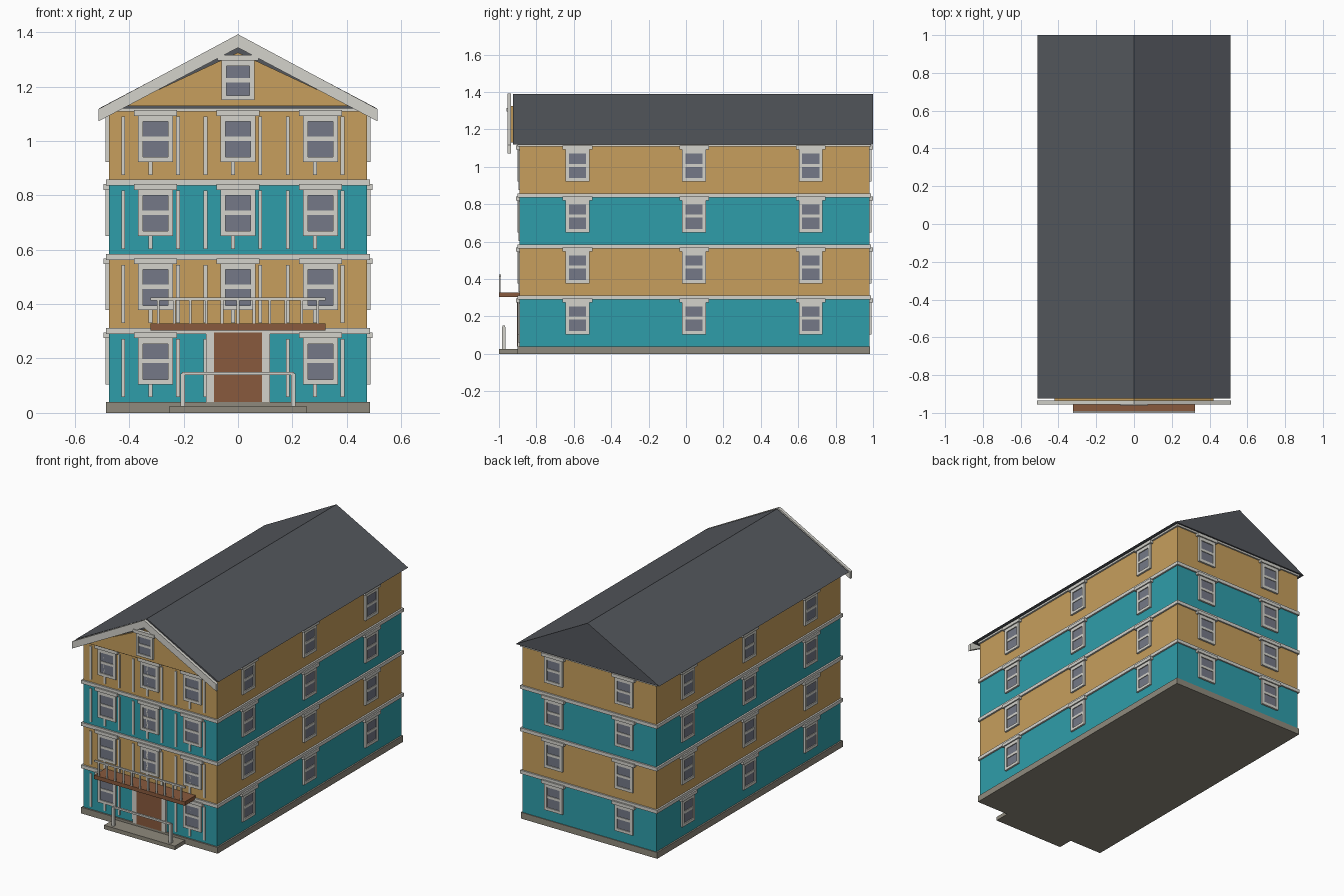
import bpy, bmesh
from mathutils import Matrix, Vector

if "Cube" in bpy.data.objects:
    bpy.data.objects.remove(bpy.data.objects["Cube"])


def material(name, srgb):
    m = bpy.data.materials.new(name)
    lin = [((c / 255 + 0.055) / 1.055) ** 2.4 for c in srgb]
    m.diffuse_color = (*lin, 1)
    m.use_nodes = True
    m.node_tree.nodes["Principled BSDF"].inputs["Base Color"].default_value = m.diffuse_color
    return m


TEAL = material("teal siding", (47, 158, 170))
OCHRE = material("ochre siding", (199, 159, 93))
TRIM = material("off white trim", (211, 210, 203))
ROOF = material("dark slate", (84, 87, 93))
GLASS = material("window glass", (117, 121, 135))
BROWN = material("brown wood", (137, 90, 61))
STONE = material("grey stone", (143, 138, 125))

parts = {}  # name -> (bmesh, material)


def box(name, mat, x, y, z):
    """Add an axis-aligned box (ranges) to the named part."""
    bm = parts.setdefault(name, (bmesh.new(), mat))[0]
    size = [abs(r[1] - r[0]) for r in (x, y, z)]
    mid = Vector([(r[0] + r[1]) / 2 for r in (x, y, z)])
    bmesh.ops.create_cube(bm, size=1, matrix=Matrix.Translation(mid) @ Matrix.Diagonal((*size, 1)))


def prism(name, mat, outline, y0, y1):
    """Extrude an x-z outline along y."""
    bm = parts.setdefault(name, (bmesh.new(), mat))[0]
    face = bm.faces.new([bm.verts.new((x, y0, z)) for x, z in outline])
    out = bmesh.ops.extrude_face_region(bm, geom=[face])
    verts = [v for v in out["geom"] if isinstance(v, bmesh.types.BMVert)]
    bmesh.ops.translate(bm, verts=verts, vec=(0, y1 - y0, 0))
    bmesh.ops.recalc_face_normals(bm, faces=bm.faces)


W, Y0, Y1 = 0.475, -0.89, 0.98   # wall half width, front and back
BASE, FLOOR = 0.04, 0.2725       # plinth top, storey height


def wall_box(side, name, mat, u, d, z):
    """Box on a wall: u runs along the wall, d outwards from it."""
    if side == "front":
        box(name, mat, u, (Y0 - d[0], Y0 - d[1]), z)
    elif side == "gable":
        box(name, mat, u, (-0.94 - d[0], -0.94 - d[1]), z)
    elif side == "back":
        box(name, mat, u, (Y1 + d[0], Y1 + d[1]), z)
    else:
        s = 1 if side == "right" else -1
        box(name, mat, (s * (W + d[0]), s * (W + d[1])), u, z)


def window(side, u, z0, z1, hw=0.064, fr=0.018):
    """Sash window: frame bars, meeting rail, lintel and glass."""
    n, D = side + "_window_frames", (-0.002, 0.012)
    wall_box(side, n, TRIM, (u - hw, u - hw + fr), D, (z0, z1))
    wall_box(side, n, TRIM, (u + hw - fr, u + hw), D, (z0, z1))
    wall_box(side, n, TRIM, (u - hw + fr, u + hw - fr), D, (z0, z0 + fr))
    wall_box(side, n, TRIM, (u - hw + fr, u + hw - fr), D, (z1 - fr - 0.003, z1))
    m = (z0 + z1) / 2
    wall_box(side, n, TRIM, (u - hw + fr, u + hw - fr), (-0.002, 0.010), (m - 0.007, m + 0.009))
    wall_box(side, n, TRIM, (u - hw - 0.015, u + hw + 0.015), (-0.002, 0.02), (z1, z1 + 0.021))
    wall_box(side, side + "_window_glass", GLASS, (u - hw + fr, u + hw - fr),
             (-0.002, 0.006), (z0 + fr, z1 - fr - 0.003))


# plinth and entrance step
box("plinth", STONE, (-0.485, 0.485), (-0.90, 0.985), (0, BASE))
box("entrance_step", STONE, (-0.252, 0.252), (-1.0, -0.895), (0, 0.025))

# storeys with alternating siding, trim bands, windows and battens
for i in range(4):
    zb = BASE + FLOOR * i
    zo = FLOOR * i
    top = zb + FLOOR if i < 3 else 1.125
    box("storey_%d" % (i + 1), OCHRE if i % 2 else TEAL, (-W, W), (Y0, Y1), (zb, top))
    box("trim_bands", TRIM, (-0.486, 0.486), (-0.90, 0.99), (zb + FLOOR - 0.022, min(zb + FLOOR, 1.127)))
    z0, z1 = zo + 0.105, zo + 0.275
    for u in (-0.303, 0, 0.303):
        if i or u:
            window("front", u, z0, z1)
    for u in (-0.58, 0.043, 0.667):
        window("right", u, z0, z1)
        window("left", u, z0, z1)
    for u in (-0.25, 0.25):
        window("back", u, z0, z1)
    for k in range(9):
        u = -0.422 + 0.1008 * k
        if i or k != 4:
            wall_box("front", "facade_battens", TRIM, (u - 0.007, u + 0.007), (-0.002, 0.006),
                     (zo + 0.058, zo + 0.272))

# door and its surround
for s in (-1, 1):
    wall_box("front", "door_surround", TRIM, (s * 0.088, s * 0.117), (-0.002, 0.012), (BASE, 0.297))
wall_box("front", "front_door", BROWN, (-0.088, 0.088), (-0.002, 0.014), (BASE, 0.295))

# balcony with front railing
box("balcony_deck", BROWN, (-0.322, 0.322), (-1.0, Y0), (0.303, 0.328))
box("balcony_railing", TRIM, (-0.322, 0.322), (-1.0, -0.99), (0.413, 0.424))
for k in range(11):
    x = -0.293 + 0.0586 * k
    box("balcony_railing", TRIM, (x - 0.005, x + 0.005), (-0.999, -0.991), (0.328, 0.414))

# step handrail
for s in (-1, 1):
    box("step_handrail", TRIM, (s * 0.195, s * 0.212), (-0.983, -0.965), (0.025, 0.145))
box("step_handrail", TRIM, (-0.206, 0.206), (-0.98, -0.968), (0.139, 0.151))

# roof, front gable panel and bargeboards
prism("roof", ROOF, [(-0.51, 1.12), (0.51, 1.12), (0, 1.39)], -0.925, 1.0)
prism("gable_panel", OCHRE, [(-0.42, 1.129), (0.42, 1.129), (0, 1.325)], -0.94, -0.92)
prism("bargeboards", TRIM, [(-0.513, 1.072), (0, 1.343), (0.513, 1.072),
                            (0.513, 1.117), (0, 1.392), (-0.513, 1.117)], -0.955, -0.935)
window("gable", 0, 1.15, 1.295, 0.06, 0.017)

for name, (bm, mat) in parts.items():
    me = bpy.data.meshes.new(name)
    bm.to_mesh(me)
    bm.free()
    me.materials.append(mat)
    bpy.context.collection.objects.link(bpy.data.objects.new(name, me))
